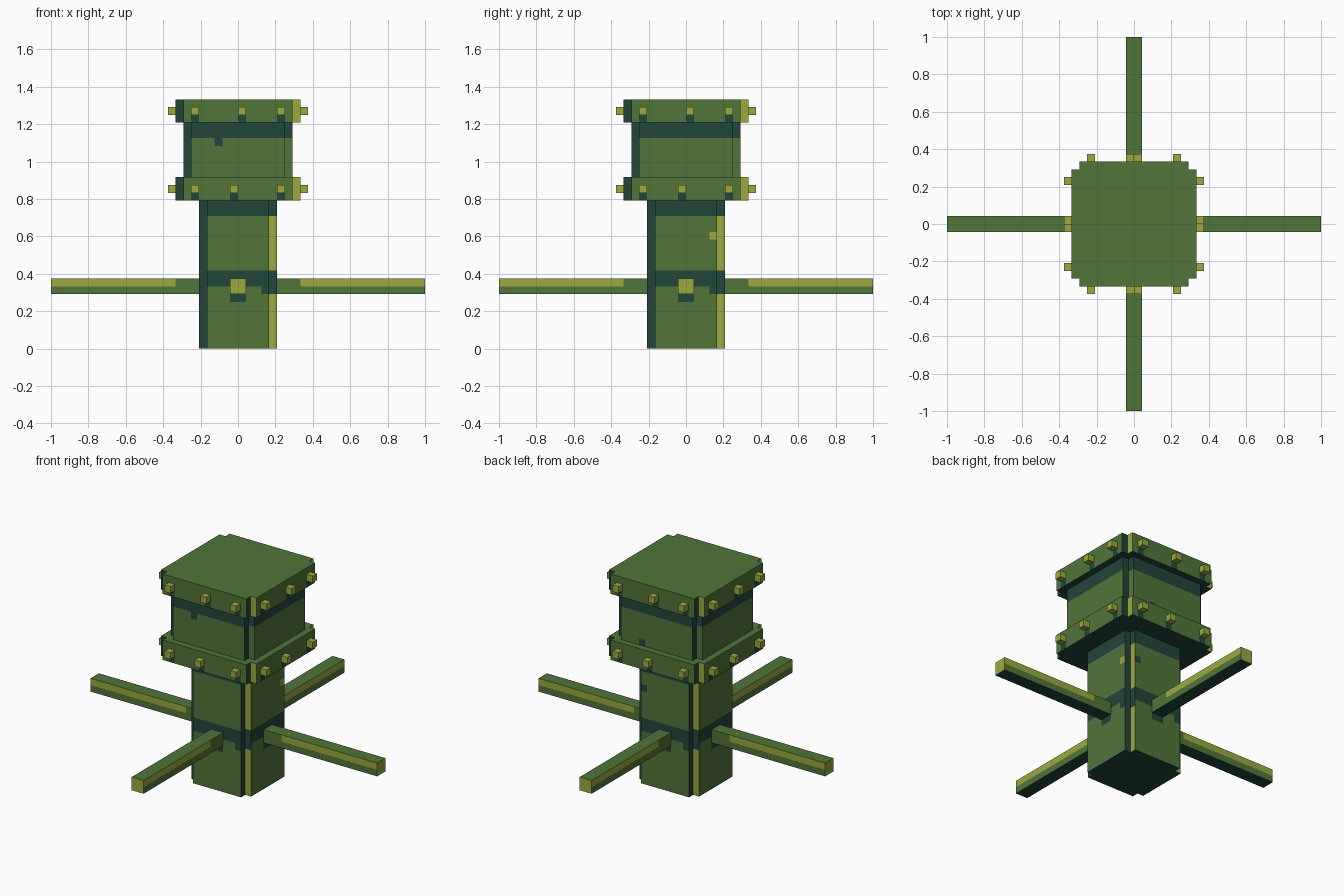
import bpy, bmesh, math
from mathutils import Vector, Matrix

if "Cube" in bpy.data.objects:
    bpy.data.objects.remove(bpy.data.objects["Cube"])

U = 1 / 24  # one block unit; the arms span 48 units
GREEN, DARK, LIGHT = 0, 1, 2


def make_mat(name, rgb):
    m = bpy.data.materials.new(name)
    m.diffuse_color = (*rgb, 1)
    m.use_nodes = True
    m.node_tree.nodes["Principled BSDF"].inputs["Base Color"].default_value = m.diffuse_color
    return m


MATS = [make_mat("leaf green", (0.080, 0.178, 0.042)),
        make_mat("dark teal green", (0.015, 0.061, 0.041)),
        make_mat("yellow green", (0.328, 0.402, 0.051))]


def finish(bm, name):
    """Merge same-coloured flat faces and make the object."""
    bmesh.ops.remove_doubles(bm, verts=bm.verts, dist=0.001)
    bmesh.ops.dissolve_limit(bm, angle_limit=0.01, verts=bm.verts, edges=bm.edges,
                             delimit={'MATERIAL'})
    bmesh.ops.scale(bm, vec=(U, U, U), verts=bm.verts)
    me = bpy.data.meshes.new(name)
    bm.to_mesh(me)
    bm.free()
    for m in MATS:
        me.materials.append(m)
    ob = bpy.data.objects.new(name, me)
    bpy.context.collection.objects.link(ob)
    return ob


def block(name, xs, ys, zs, rule, notched=False):
    """Box on the unit grid, optionally with one-unit corner notches.
    rule(normal, centre) gives the colour of each unit face."""
    def filled(x, y, z):
        if not (xs[0] <= x < xs[1] and ys[0] <= y < ys[1] and zs[0] <= z < zs[1]):
            return False
        return not (notched and x in (xs[0], xs[1] - 1) and y in (ys[0], ys[1] - 1))

    bm = bmesh.new()
    for x in range(*xs):
        for y in range(*ys):
            for z in range(*zs):
                if not filled(x, y, z):
                    continue
                for axis in range(3):
                    for s in (-1, 1):
                        n = Vector((0, 0, 0))
                        n[axis] = s
                        if filled(x + int(n.x), y + int(n.y), z + int(n.z)):
                            continue
                        c = Vector((x + .5, y + .5, z + .5)) + n * .5
                        p = Vector((n.y, n.z, n.x)) * .5
                        q = n.cross(p)
                        f = bm.faces.new([bm.verts.new(c + v)
                                          for v in (p + q, q - p, -p - q, p - q)])
                        f.material_index = rule(n, c)
    return finish(bm, name)


def along(n, c):
    """Left-to-right position on a side face, and the side's number."""
    side = {(0, -1): 0, (1, 0): 1, (0, 1): 2, (-1, 0): 3}[(round(n.x), round(n.y))]
    return math.floor(-n.y * c.x + n.x * c.y), math.floor(c.z), side


# Lower trunk: dark left corner, light right corner, two dark bands and small chips
def trunk_rule(n, c):
    if n.z:
        return DARK if n.z < 0 else GREEN
    a, z, side = along(n, c)
    if z >= 17 or 8 <= z < 10 or a < -4:
        return DARK
    if (z == 7 and a >= 3) or (z == 6 and a in (-1, 0)):
        return DARK
    if side == 2 and (a, z) == (-4, 14):
        return DARK
    if a >= 4 or (side == 1 and (a, z) == (3, 14)):
        return LIGHT
    return GREEN


block("trunk", (-5, 5), (-5, 5), (0, 19), trunk_rule, True)


# Upper drum: dark left corner, dark band under the lid
def drum_rule(n, c):
    if n.z:
        return DARK if n.z < 0 else GREEN
    a, z, side = along(n, c)
    if z >= 27 or a < -6 or (side, a, z) in ((0, -3, 26), (2, -3, 22)):
        return DARK
    return GREEN


block("drum", (-7, 7), (-7, 7), (22, 29), drum_rule, True)


# Collars with bolts on all four sides
def collar(name, z0, bolts):
    def rule(n, c):
        if n.z:
            return DARK if n.z < 0 else GREEN
        a, z, side = along(n, c)
        if a < -7 or (z == z0 and a in bolts):
            return DARK
        return LIGHT if a >= 7 else GREEN

    block(name, (-8, 8), (-8, 8), (z0, z0 + 3), rule, True)
    for k in range(4):
        for i, a in enumerate(bolts):
            ob = block(f"{name}_bolt_{k}_{i}", (a, a + 1), (-9, -8), (z0 + 1, z0 + 2),
                       lambda n, c: LIGHT)
            ob.data.transform(Matrix.Rotation(k * math.pi / 2, 4, 'Z'))


collar("lower_collar", 19, (-6, -1, 5))
collar("upper_collar", 29, (-6, 0, 5))


# Four arms: light tip, light upper stripe on the sides, dark underside
def arm_rule(n, c):
    if n.z:
        return DARK if n.z < 0 else GREEN
    if n.y < 0 or (c.z > 8 and c.y < -8):
        return LIGHT
    return GREEN


for k, side in enumerate(("front", "right", "back", "left")):
    ob = block(side + "_arm", (-1, 1), (-24, -5), (7, 9), arm_rule)
    ob.data.transform(Matrix.Rotation(k * math.pi / 2, 4, 'Z'))
